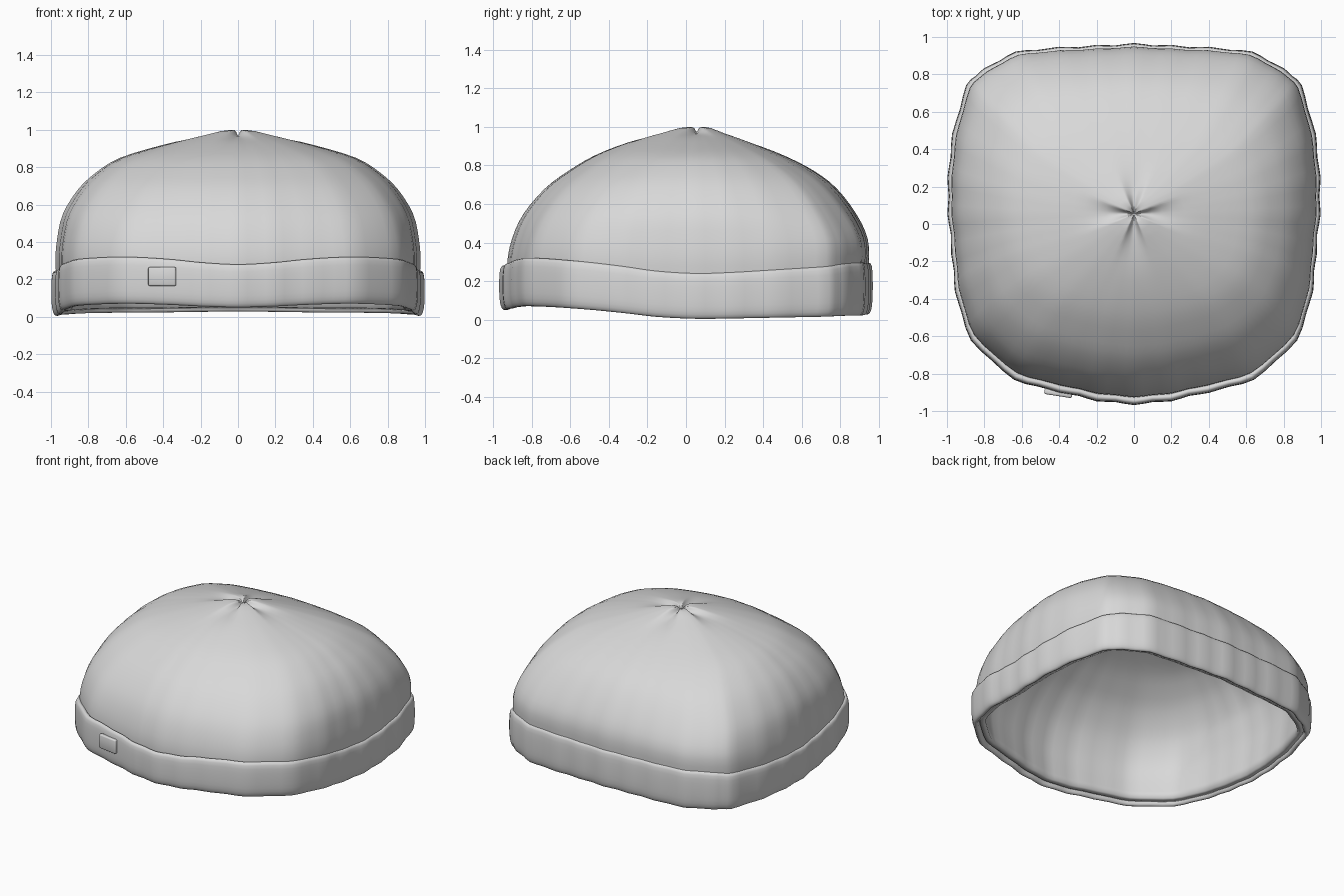
import bpy, bmesh, math
from mathutils import Vector

cube = bpy.data.objects.get("Cube")
if cube:
    bpy.data.objects.remove(cube, do_unlink=True)

GREY = (0.69, 0.69, 0.69, 1)
knit = bpy.data.materials.new("light_grey_knit")
knit.use_nodes = True
knit.diffuse_color = GREY
knit.node_tree.nodes["Principled BSDF"].inputs["Base Color"].default_value = GREY

CENTRE_Y = 0.055
STEPS = 4


def spline(points, steps, closed=False):
    """Smooth curve through points of any dimension."""
    n = len(points)
    pick = lambda i: points[i % n] if closed else points[max(0, min(n - 1, i))]
    out = []
    for i in range(n if closed else n - 1):
        quad = list(zip(*(pick(i + k) for k in (-1, 0, 1, 2))))
        for s in range(steps):
            t = s / steps
            out.append([b + 0.5 * t * (c - a + t * (2*a - 5*b + 4*c - d + t * (3*(b - c) + d - a)))
                        for a, b, c, d in quad])
    if not closed:
        out.append(list(points[-1]))
    return out


def make_object(name, bm):
    bmesh.ops.remove_doubles(bm, verts=bm.verts, dist=0.0001)
    bmesh.ops.recalc_face_normals(bm, faces=bm.faces)
    mesh = bpy.data.meshes.new(name)
    bm.to_mesh(mesh)
    bm.free()
    mesh.materials.append(knit)
    obj = bpy.data.objects.new(name, mesh)
    bpy.context.collection.objects.link(obj)
    bpy.ops.object.select_all(action='DESELECT')
    obj.select_set(True)
    bpy.context.view_layer.objects.active = obj
    bpy.ops.object.shade_smooth_by_angle(angle=math.radians(50))
    return obj


def skin(name, rings, closed=False):
    """Bridge equal rings of points into one surface."""
    bm = bmesh.new()
    rows = [[bm.verts.new(p) for p in ring] for ring in rings]
    n = len(rows[0])
    pairs = list(zip(rows, rows[1:])) + ([(rows[-1], rows[0])] if closed else [])
    for a, b in pairs:
        for i in range(n):
            j = (i + 1) % n
            bm.faces.new((a[i], a[j], b[j], b[i]))
    return make_object(name, bm)


# Half outline from front to back: x, y
half = [(0, -.965), (.2, -.945), (.4, -.90), (.64, -.83), (.87, -.62), (.955, -.36),
        (.975, -.16), (.995, .05), (.995, .25), (.97, .48), (.895, .74), (.80, .83),
        (.63, .92), (.4, .945), (.2, .955), (0, .965)]
# Cuff top and bottom heights at some outline points
heights = {0: (.28, .05), 3: (.32, .07), 7: (.24, .005), 12: (.295, .022), 15: (.295, .028)}


def cuff_heights(i):
    lo = max(k for k in heights if k <= i)
    hi = min(k for k in heights if k >= i)
    t = (i - lo) / (hi - lo) if hi > lo else 0
    t = t * t * (3 - 2 * t)
    return [a + (b - a) * t for a, b in zip(heights[lo], heights[hi])]


side = [(x, y - CENTRE_Y, *cuff_heights(i)) for i, (x, y) in enumerate(half)]
mirrored = [(-x, *rest) for x, *rest in side[-2:0:-1]]
outline = spline(side + mirrored, STEPS, closed=True)


def ribbed(amount):
    """Outline with knitted ribs rippling round it."""
    out = []
    for i, (x, y, top, bottom) in enumerate(outline):
        k = 1 + amount * (math.cos(2 * math.pi * i / STEPS) - 0.5)
        out.append((x * k, y * k, top, bottom))
    return out


# Crown: height, half width, front reach, back reach
profile = [(.12, .95, .905, .92), (.28, .975, .925, .945), (.42, .965, .90, .94),
           (.55, .935, .84, .88), (.68, .855, .73, .78), (.77, .76, .61, .665),
           (.85, .63, .475, .51), (.92, .40, .30, .335), (.967, .21, .14, .20),
           (.998, .05, .0, .105), (.963, 0, -CENTRE_Y, CENTRE_Y)]
HEM = profile[0][0]
FOLD = profile[1][0]
rings = []
for z, w, f, b in spline(profile, 3):
    ring = []
    roundness = 0.6 * max(0, (z - 0.4) / 0.6)
    for x, y, _, bottom in ribbed(0.003):
        reach = (f + CENTRE_Y) / 1.02 if y < 0 else (b - CENTRE_Y) / 0.91
        px, py = x / 0.995, y * reach
        # Corners soften towards the tip
        depth = 1.02 if y < 0 else 0.91
        bulge = math.hypot(px, y / depth)
        soft = 1 + roundness * (1 / max(1, bulge) - 1)
        px, py = px * w * soft, py * soft
        r = math.hypot(px, py)
        # Four gathered creases run out from the tip
        crease = max(0, math.cos(4 * math.atan2(py, px))) * min(1, r / 0.05)
        drop = 0.035 * crease * math.exp(-(r / 0.2) ** 2)
        # The hem follows the lower edge of the cuff
        if z < FOLD:
            drop += (FOLD - z) * ((FOLD - bottom - 0.02) / (FOLD - HEM) - 1)
        ring.append((px, py + CENTRE_Y, z - drop))
    rings.append(ring)
crown = skin("crown", rings)
shell = crown.modifiers.new("thickness", 'SOLIDIFY')
shell.thickness = 0.04
shell.offset = -1

# Folded cuff: inward offset, height fraction
section = [(.035, .97), (.018, 1), (.005, .93), (0, .7), (0, .4), (.004, .17),
           (.014, .04), (.028, 0), (.042, .05), (.048, .25), (.045, .8)]
cuff = [[(x * (1 - d), y * (1 - d) + CENTRE_Y, bottom + (top - bottom) * h)
         for x, y, top, bottom in ribbed(0.005)] for d, h in spline(section, 2, closed=True)]
skin("folded_cuff", cuff, closed=True)

# Sewn patch on the front of the cuff
bm = bmesh.new()
bmesh.ops.create_cube(bm, size=1)
bmesh.ops.scale(bm, vec=Vector((.15, .03, .1)), verts=bm.verts)
bmesh.ops.bevel(bm, geom=bm.edges[:], offset=.008, segments=2, affect='EDGES', profile=.5)
patch = make_object("cuff_patch", bm)
patch.location = (-.405, -.905, .215)
patch.rotation_euler = (0, 0, math.radians(-9))
